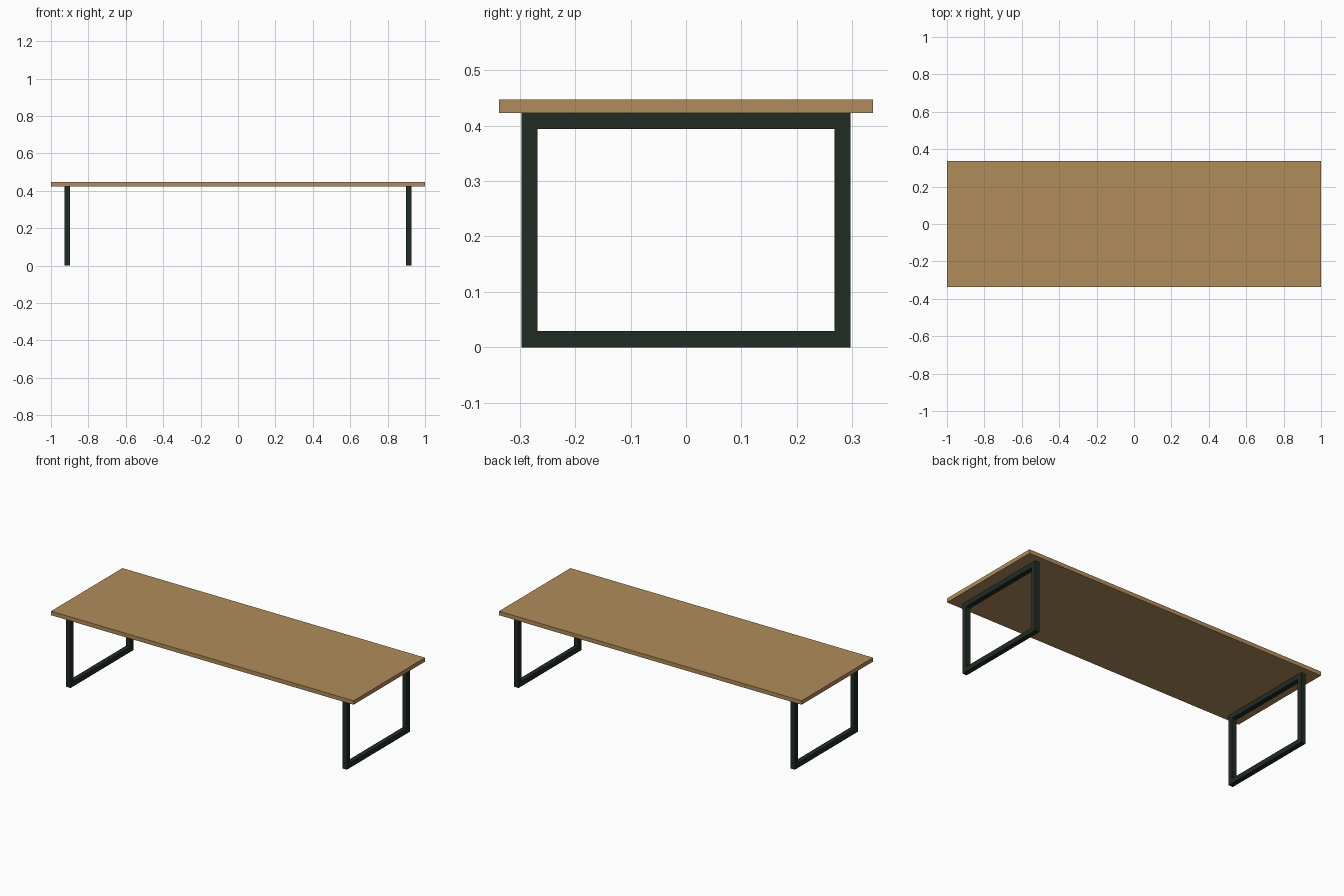
import bpy, bmesh

if "Cube" in bpy.data.objects:
    bpy.data.objects.remove(bpy.data.objects["Cube"])


def material(name, rgb):
    m = bpy.data.materials.new(name)
    m.diffuse_color = (*rgb, 1.0)
    m.use_nodes = True
    m.node_tree.nodes["Principled BSDF"].inputs["Base Color"].default_value = m.diffuse_color
    return m


def mesh_object(name, bm, mat):
    bmesh.ops.recalc_face_normals(bm, faces=bm.faces)
    me = bpy.data.meshes.new(name)
    bm.to_mesh(me)
    bm.free()
    me.materials.append(mat)
    ob = bpy.data.objects.new(name, me)
    bpy.context.collection.objects.link(ob)
    return ob


def slab(name, sx, sy, z0, z1, mat):
    bm = bmesh.new()
    bmesh.ops.create_cube(bm, size=1)
    bmesh.ops.scale(bm, vec=(sx, sy, z1 - z0), verts=bm.verts)
    bmesh.ops.translate(bm, vec=(0, 0, (z0 + z1) / 2), verts=bm.verts)
    return mesh_object(name, bm, mat)


def loop_frame(name, x, half_y, height, bar, mat):
    # Mitred rectangular ring of square tube in the y-z plane
    bm = bmesh.new()

    def ring(inset):
        y, lo, hi = half_y - inset, inset, height - inset
        return [bm.verts.new((x - bar / 2, *p))
                for p in ((-y, lo), (y, lo), (y, hi), (-y, hi))]

    outer, inner = ring(0), ring(bar)
    faces = [bm.faces.new((outer[i], outer[(i + 1) % 4],
                           inner[(i + 1) % 4], inner[i])) for i in range(4)]
    ext = bmesh.ops.extrude_face_region(bm, geom=faces, use_keep_orig=True)
    new = [g for g in ext["geom"] if isinstance(g, bmesh.types.BMVert)]
    bmesh.ops.translate(bm, vec=(bar, 0, 0), verts=new)
    return mesh_object(name, bm, mat)


wood = material("oak wood", (0.434, 0.262, 0.102))
metal = material("dark green black metal", (0.015, 0.024, 0.017))

LEG_H = 0.423

# Table top
slab("table_top", 2.0, 0.674, LEG_H, 0.447, wood)

# Loop legs at both ends
for side, x in (("left", -0.913), ("right", 0.913)):
    loop_frame(side + "_leg_frame", x, 0.297, LEG_H, 0.029, metal)
